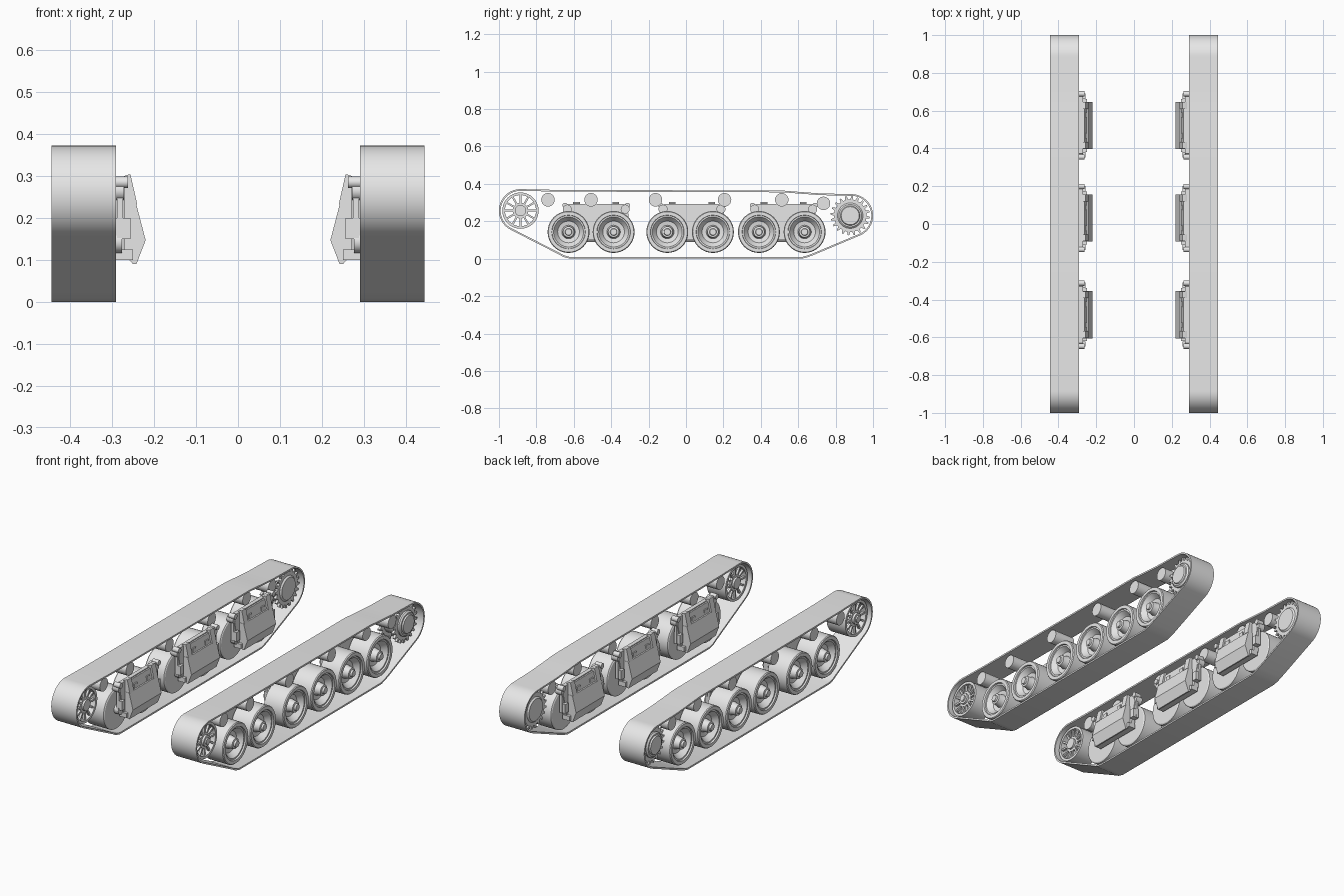
import bpy, bmesh, math
from mathutils import Matrix, Vector

if "Cube" in bpy.data.objects:
    bpy.data.objects.remove(bpy.data.objects["Cube"])

steel = bpy.data.materials.new("steel_grey")
steel.use_nodes = True
GREY = (0.8, 0.8, 0.8, 1)
steel.diffuse_color = GREY
for n in steel.node_tree.nodes:
    if n.type == 'BSDF_PRINCIPLED':
        n.inputs["Base Color"].default_value = GREY


def finish(bm, name):
    """Turn the bmesh into an object, mirrored to the other side."""
    bmesh.ops.remove_doubles(bm, verts=bm.verts, dist=1e-5)
    bmesh.ops.recalc_face_normals(bm, faces=bm.faces)
    me = bpy.data.meshes.new(name)
    bm.to_mesh(me)
    bm.free()
    me.materials.append(steel)
    me.shade_smooth()
    me.set_sharp_from_angle(angle=math.radians(32))
    ob = bpy.data.objects.new(name, me)
    bpy.context.collection.objects.link(ob)
    ob.modifiers.new("other_side", 'MIRROR').use_axis[0] = True


def bridge(bm, a, b):
    for i in range(len(a)):
        j = (i + 1) % len(a)
        bm.faces.new((a[i], a[j], b[j], b[i]))


def lathe(bm, profile, y, z, segs=40, closed=False):
    """Spin (x, radius) points about an axle along x."""
    rings = []
    for x, r in profile:
        r = max(r, 1e-7)
        rings.append([bm.verts.new((x, y + r * math.cos(math.tau * i / segs),
                                    z + r * math.sin(math.tau * i / segs)))
                      for i in range(segs)])
    for a, b in zip(rings, rings[1:] + (rings[:1] if closed else [])):
        bridge(bm, a, b)


def rod(bm, x0, x1, r, y, z, segs=24):
    lathe(bm, [(x0, 0), (x0, r), (x1, r), (x1, 0)], y, z, segs)


def prism(bm, pts, axis, lo, hi):
    """Extrude a (y, z) outline along x, or an (x, z) outline along y."""
    def put(p, t):
        return bm.verts.new((t, p[0], p[1]) if axis == 'x' else (p[0], t, p[1]))
    a, b = [put(p, lo) for p in pts], [put(p, hi) for p in pts]
    bridge(bm, a, b)
    bm.faces.new(a)
    bm.faces.new(b)


def box(bm, x0, x1, y0, y1, z0, z1):
    prism(bm, [(y0, z0), (y1, z0), (y1, z1), (y0, z1)], 'x', x0, x1)


def arc(y, z, r, start, end, n):
    angles = [math.radians(start + (end - start) * i / n) for i in range(n + 1)]
    return [(y + r * math.cos(a), z + r * math.sin(a)) for a in angles]


IDLER = (-0.885, 0.257)
SPROCKET = (0.878, 0.23)
WHEELS = (-0.628, -0.387, -0.10, 0.144, 0.39, 0.634)
BOGIES = (-0.48, 0.032, 0.522)

# Track belt: thin band around the running gear
outer = arc(*IDLER, 0.115, 90, 243, 22)
outer += [(-0.68, 0.023), (-0.655, 0.009), (-0.62, 0), (0.62, 0), (0.65, 0.008), (0.68, 0.019)]
outer += arc(0.885, 0.23, 0.115, -66, 90, 22)
outer += [(0.72, 0.349), (0.62, 0.356), (0.52, 0.364), (-0.7, 0.368)]
inner = []
for i, p in enumerate(outer):
    d = Vector(outer[(i + 1) % len(outer)]) - Vector(outer[i - 1])
    inner.append(Vector(p) + Vector((-d.y, d.x)).normalized() * 0.009)
bm = bmesh.new()
loops = [[bm.verts.new((x, p[0], p[1])) for p in pts]
         for pts, x in ((outer, 0.29), (outer, 0.444), (inner, 0.444), (inner, 0.29))]
for k in range(4):
    bridge(bm, loops[k], loops[(k + 1) % 4])
finish(bm, "track_belt")

# Road wheels with dished faces and hub caps
bm = bmesh.new()
for y in WHEELS:
    lathe(bm, [(0.302, 0), (0.302, 0.106), (0.306, 0.112), (0.422, 0.112), (0.427, 0.108),
               (0.427, 0.09), (0.419, 0.088), (0.419, 0.08), (0.39, 0.058), (0.386, 0.036),
               (0.40, 0.032), (0.424, 0.029), (0.426, 0.019), (0.436, 0.017), (0.436, 0)],
          y, 0.143)
finish(bm, "road_wheels")

# Return rollers
bm = bmesh.new()
for y in (-0.738, -0.508, -0.163, 0.206, 0.512, 0.735):
    rod(bm, 0.305, 0.43, 0.036, y, 0.296 if y > 0.7 else 0.315)
finish(bm, "return_rollers")

# Spoked idler wheel: two rims, hub and spokes
bm = bmesh.new()
lathe(bm, [(0.31, 0.083), (0.31, 0.097), (0.424, 0.097), (0.424, 0.083)], *IDLER, closed=True)
rod(bm, 0.305, 0.43, 0.03, *IDLER)
rod(bm, 0.43, 0.438, 0.018, *IDLER)
for side in (0.316, 0.406):
    lathe(bm, [(side, 0.028), (side, 0.042), (side + 0.012, 0.042), (side + 0.012, 0.028)],
          *IDLER, closed=True)
    for k in range(12):
        before = set(bm.verts)
        box(bm, side, side + 0.012, 0.035, 0.087, -0.005, 0.005)
        new = [v for v in bm.verts if v not in before]
        bmesh.ops.rotate(bm, verts=new, cent=(0, 0, 0),
                         matrix=Matrix.Rotation(math.tau * k / 12, 3, 'X'))
        bmesh.ops.translate(bm, verts=new, vec=(0, *IDLER))
finish(bm, "idler_wheel")

# Toothed drive sprocket: two gear discs on a drum
bm = bmesh.new()
TEETH = 20
gear = []
for k in range(TEETH):
    for offset, r in ((0, 0.087), (0.4, 0.087), (0.58, 0.105), (0.82, 0.105)):
        a = math.tau * (k + offset) / TEETH
        gear.append((SPROCKET[0] + r * math.cos(a), SPROCKET[1] + r * math.sin(a)))
for x in (0.312, 0.396):
    prism(bm, gear, 'x', x, x + 0.014)
lathe(bm, [(0.304, 0), (0.304, 0.06), (0.312, 0.068), (0.418, 0.068), (0.425, 0.06),
           (0.425, 0.052), (0.432, 0.048), (0.432, 0)], *SPROCKET)
finish(bm, "drive_sprocket")

# Suspension brackets: back plate, wedge cover, horns and cross bar
bm = bmesh.new()
for c in BOGIES:
    half = [(0.13, 0.10), (0.165, 0.25), (0.15, 0.293)]
    plate = [(c + y, z) for y, z in half] + [(c - y, z) for y, z in reversed(half)]
    prism(bm, plate, 'x', 0.27, 0.292)
    prism(bm, [(0.272, 0.235), (0.243, 0.235), (0.22, 0.147), (0.242, 0.09),
               (0.25, 0.09), (0.272, 0.115)], 'y', c - 0.125, c + 0.125)
    prism(bm, [(0.272, 0.288), (0.262, 0.288), (0.25, 0.23), (0.272, 0.23)],
          'y', c - 0.09, c + 0.09)
    for s in (-1, 1):
        y = c + s * 0.105
        prism(bm, [(0.28, 0.296), (0.262, 0.303), (0.256, 0.303), (0.24, 0.232), (0.28, 0.232)],
              'y', y - 0.018, y + 0.018)
        box(bm, 0.25, 0.275, c + s * 0.055 - 0.014, c + s * 0.055 + 0.014, 0.24, 0.262)
    box(bm, 0.25, 0.292, c - 0.14, c + 0.14, 0.10, 0.125)
finish(bm, "suspension_brackets")

# Swing arms: upper pivots, links down to the axles and foot pads
bm = bmesh.new()
for c, front, rear in zip(BOGIES, WHEELS[::2], WHEELS[1::2]):
    for s, axle in ((-1, front), (1, rear)):
        y = c + s * 0.155
        rod(bm, 0.272, 0.31, 0.024, y, 0.265, 20)
        rod(bm, 0.262, 0.30, 0.014, y + s * 0.012, 0.285, 16)
        prism(bm, [(y - 0.016, 0.27), (y + 0.016, 0.27),
                   (y + s * 0.005 + 0.012, 0.15), (y + s * 0.005 - 0.012, 0.15)],
              'x', 0.274, 0.288)
        rod(bm, 0.276, 0.31, 0.026, axle, 0.143, 20)
        prism(bm, [(c, 0.12), (c, 0.16), (axle, 0.165), (axle, 0.12)], 'x', 0.284, 0.298)
        box(bm, 0.256, 0.29, y - 0.014, y + 0.014, 0.15, 0.20)
finish(bm, "swing_arms")
